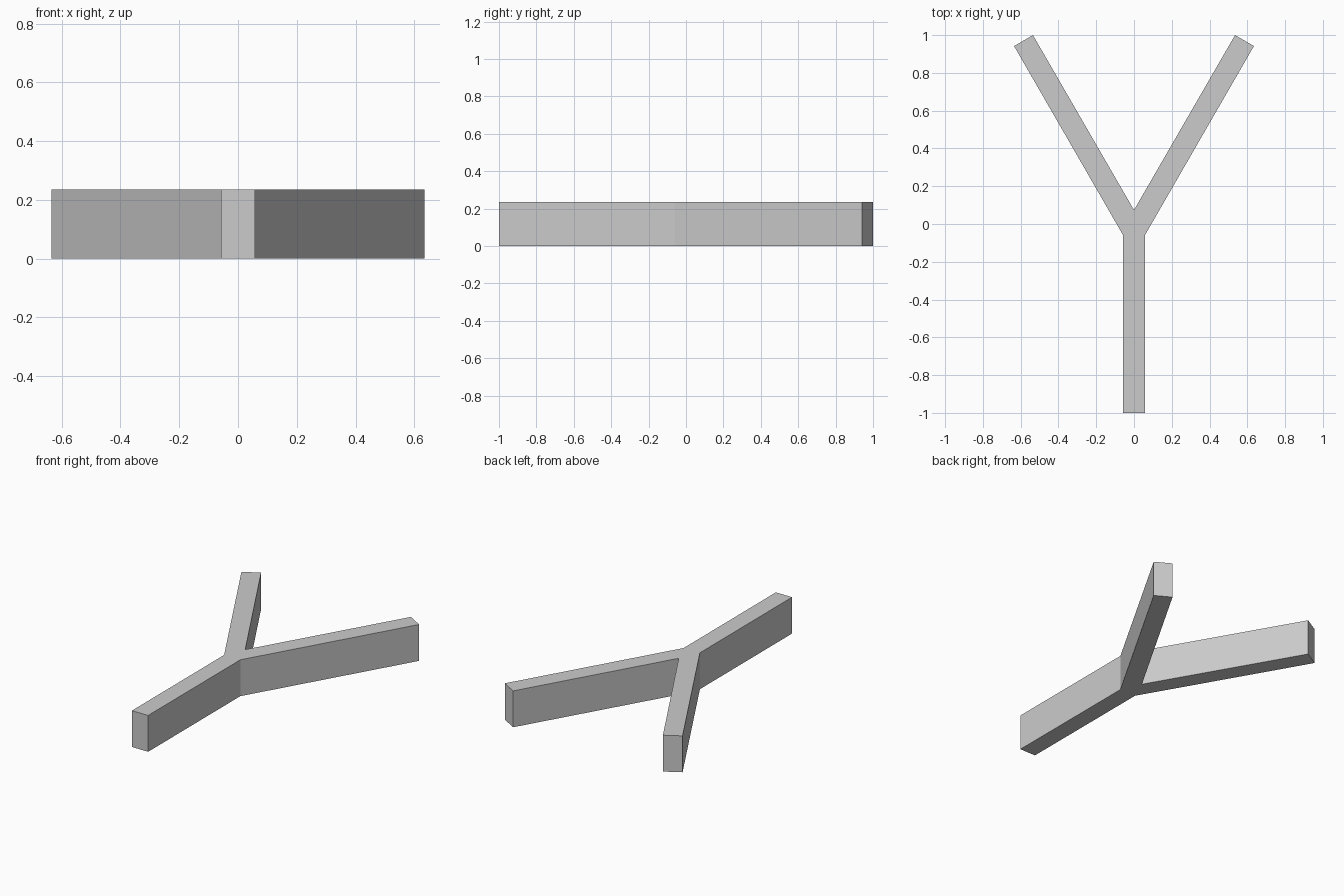
import bpy
import bmesh

if "Cube" in bpy.data.objects:
    bpy.data.objects.remove(bpy.data.objects["Cube"], do_unlink=True)

HEIGHT = 0.235

# Single flat grey
grey = bpy.data.materials.new("light_grey")
grey.use_nodes = True
colour = (0.6, 0.6, 0.6, 1)
grey.diffuse_color = colour
grey.node_tree.nodes["Principled BSDF"].inputs["Base Color"].default_value = colour

# Left half of the outline: stem, outer elbow, arm tip
half = [(0.058, -1), (0.058, -0.059), (0.635, 0.942), (0.535, 1)]
notch = (0, 0.074)
outline = half + [notch] + [(-x, y) for x, y in reversed(half)]

# Extrude the outline into a closed Y-shaped prism
bm = bmesh.new()
base = bm.faces.new([bm.verts.new((x, y, 0)) for x, y in outline])
extruded = bmesh.ops.extrude_face_region(bm, geom=[base], use_keep_orig=True)
top_verts = [v for v in extruded["geom"] if isinstance(v, bmesh.types.BMVert)]
bmesh.ops.translate(bm, verts=top_verts, vec=(0, 0, HEIGHT))
bmesh.ops.recalc_face_normals(bm, faces=bm.faces)

mesh = bpy.data.meshes.new("forked_beam")
bm.to_mesh(mesh)
bm.free()
mesh.materials.append(grey)
beam = bpy.data.objects.new("forked_beam", mesh)
bpy.context.collection.objects.link(beam)
